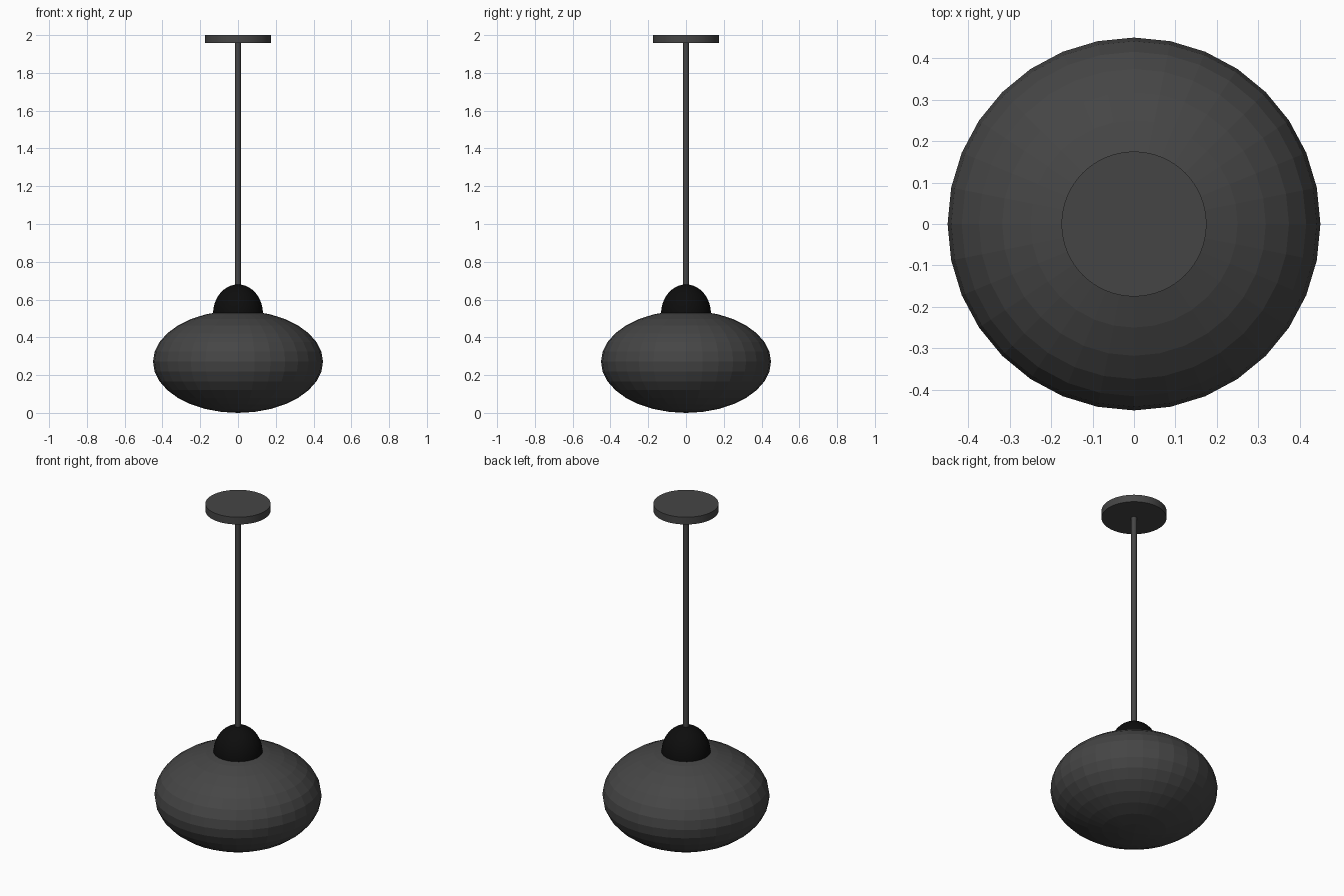
import bpy, bmesh, math

if "Cube" in bpy.data.objects:
    bpy.data.objects.remove(bpy.data.objects["Cube"])


def material(name, v):
    m = bpy.data.materials.new(name)
    m.diffuse_color = (v, v, v, 1)
    m.use_nodes = True
    m.node_tree.nodes["Principled BSDF"].inputs["Base Color"].default_value = m.diffuse_color
    return m


dark = material("dark_grey", 0.06)
black = material("black", 0.004)


def cylinder(name, r, z0, z1, sides, mat):
    bpy.ops.mesh.primitive_cylinder_add(vertices=sides, radius=r, depth=z1 - z0,
                                        location=(0, 0, (z0 + z1) / 2))
    ob = bpy.context.object
    ob.name = name
    ob.data.materials.append(mat)
    bpy.ops.object.shade_smooth_by_angle(angle=math.radians(30))
    return ob


# Flattened faceted globe
bpy.ops.mesh.primitive_uv_sphere_add(segments=32, ring_count=16, radius=1,
                                     location=(0, 0, 0.271))
globe = bpy.context.object
globe.name = "globe_shade"
globe.scale = (0.45, 0.45, 0.271)
globe.data.materials.append(dark)

# Domed cap over the globe: upper half of a stretched sphere
bpy.ops.mesh.primitive_uv_sphere_add(segments=48, ring_count=32, radius=1,
                                     location=(0, 0, 0.525))
cap = bpy.context.object
cap.name = "dome_cap"
cap.scale = (0.132, 0.132, 0.155)
bm = bmesh.new()
bm.from_mesh(cap.data)
bmesh.ops.delete(bm, geom=[v for v in bm.verts if v.co.z < -0.01], context='VERTS')
bmesh.ops.holes_fill(bm, edges=[e for e in bm.edges if e.is_boundary], sides=0)
bm.to_mesh(cap.data)
bm.free()
cap.data.materials.append(black)
bpy.ops.object.shade_smooth_by_angle(angle=math.radians(30))

# Hanging rod and ceiling plate
cylinder("hanging_rod", 0.015, 0.66, 1.96, 32, dark)
cylinder("ceiling_plate", 0.175, 1.957, 2.0, 64, dark)
